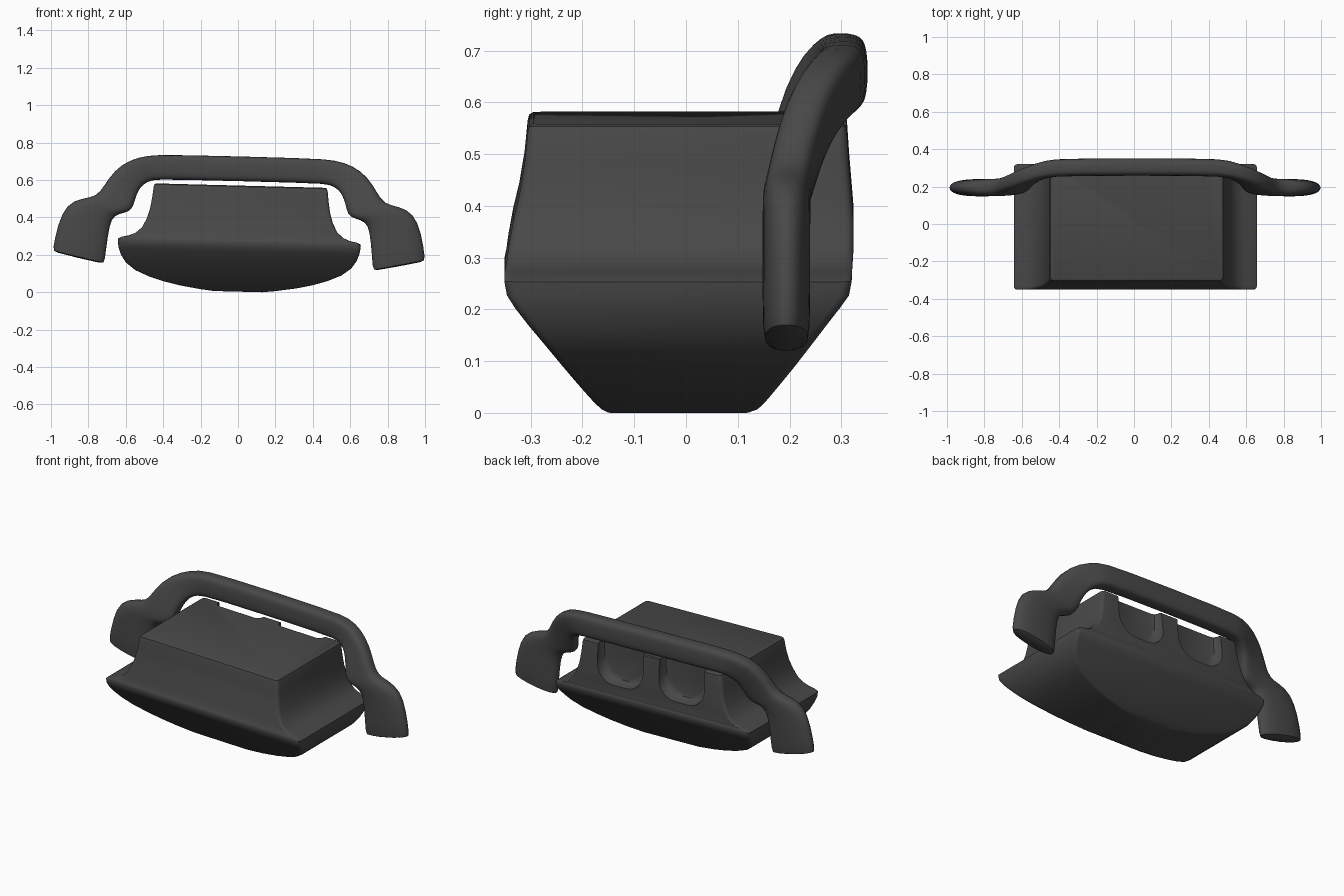
import bpy, bmesh, math
from mathutils import Matrix

if "Cube" in bpy.data.objects:
    bpy.data.objects.remove(bpy.data.objects["Cube"])

TILT = Matrix.Rotation(0.026, 4, 'Y')

mat = bpy.data.materials.new("dark_grey")
mat.diffuse_color = (0.065, 0.065, 0.065, 1)
mat.use_nodes = True
mat.node_tree.nodes["Principled BSDF"].inputs["Base Color"].default_value = mat.diffuse_color


def loft(name, rings):
    """Skin a list of equal-length closed rings and cap both ends."""
    bm = bmesh.new()
    vr = [[bm.verts.new(p) for p in r] for r in rings]
    n = len(vr[0])
    for a, b in zip(vr, vr[1:]):
        for i in range(n):
            j = (i + 1) % n
            bm.faces.new((a[i], a[j], b[j], b[i]))
    bm.faces.new(vr[0][::-1])
    bm.faces.new(vr[-1])
    bmesh.ops.recalc_face_normals(bm, faces=bm.faces)
    me = bpy.data.meshes.new(name)
    bm.to_mesh(me)
    bm.free()
    ob = bpy.data.objects.new(name, me)
    bpy.context.collection.objects.link(ob)
    me.materials.append(mat)
    return ob


def finish(ob, angle):
    """Apply modifiers, tilt the part and shade it."""
    bpy.ops.object.select_all(action='DESELECT')
    ob.select_set(True)
    bpy.context.view_layer.objects.active = ob
    for m in list(ob.modifiers):
        bpy.ops.object.modifier_apply(modifier=m.name)
    ob.data.transform(TILT)
    bpy.ops.object.shade_smooth_by_angle(angle=math.radians(angle))


def rounded_rect(hw, y0, y1, z, r=0.018):
    pts = []
    for cx, cy, a0 in ((hw - r, y1 - r, 0), (r - hw, y1 - r, 90),
                       (r - hw, y0 + r, 180), (hw - r, y0 + r, 270)):
        for k in range(4):
            a = math.radians(a0 + 30 * k)
            pts.append((cx + r * math.cos(a), cy + r * math.sin(a), z))
    return pts


# Body: stacked sections (z, half width, front y, back y)
levels = [(0.0, 0.13, -0.15, 0.12), (0.008, 0.20, -0.163, 0.138),
          (0.025, 0.31, -0.178, 0.153), (0.045, 0.40, -0.194, 0.168),
          (0.07, 0.48, -0.214, 0.187), (0.10, 0.55, -0.238, 0.21),
          (0.14, 0.603, -0.27, 0.24), (0.18, 0.63, -0.303, 0.27),
          (0.215, 0.643, -0.33, 0.297), (0.24, 0.648, -0.346, 0.315),
          (0.267, 0.65, -0.351, 0.32), (0.277, 0.632, -0.351, 0.321),
          (0.286, 0.59, -0.35, 0.321), (0.30, 0.557, -0.347, 0.322),
          (0.33, 0.522, -0.343, 0.324), (0.38, 0.497, -0.334, 0.324),
          (0.43, 0.482, -0.322, 0.32), (0.49, 0.472, -0.312, 0.315),
          (0.55, 0.465, -0.306, 0.311), (0.562, 0.461, -0.303, 0.309),
          (0.567, 0.452, -0.295, 0.302)]
body = loft("body", [rounded_rect(w, a, b, z) for z, w, a, b in levels])


# Finger scoops in the back, open at the top
def u_outline(cx, y, grow):
    hw, zb, r = 0.15 + grow, 0.345 - grow, 0.11
    pts = [(cx + hw, y, 0.7), (cx - hw, y, 0.7)]
    for x, a0 in ((cx - hw + r, 180), (cx + hw - r, 270)):
        for k in range(7):
            a = math.radians(a0 + 15 * k)
            pts.append((x + r * math.cos(a), y, zb + r + r * math.sin(a)))
    return pts


for side in (-1, 1):
    cutter = loft("scoop_cutter", [u_outline(side * 0.205, y, g) for y, g in
                  ((0.262, -0.03), (0.268, -0.014), (0.285, -0.003), (0.4, 0.012))])
    m = body.modifiers.new("scoop", 'BOOLEAN')
    m.object = cutter
    m.solver = 'EXACT'
    cutter.hide_render = True
finish(body, 35)
for ob in [o for o in bpy.data.objects if o.name.startswith("scoop_cutter")]:
    bpy.data.objects.remove(ob)

# Handle with end pads: (outer x, z, inner x, z, centre y, half depth, squareness)
half = [(0.995, 0.187, 0.718, 0.128, 0.194, 0.040, 2.3),
        (1.00, 0.195, 0.715, 0.135, 0.194, 0.047, 2.3),
        (0.975, 0.34, 0.70, 0.29, 0.194, 0.047, 2.3),
        (0.93, 0.445, 0.685, 0.375, 0.194, 0.047, 2.4),
        (0.85, 0.478, 0.645, 0.40, 0.195, 0.047, 2.6),
        (0.77, 0.488, 0.585, 0.412, 0.199, 0.047, 3),
        (0.73, 0.55, 0.568, 0.45, 0.212, 0.047, 3.3),
        (0.68, 0.63, 0.555, 0.51, 0.234, 0.047, 3.5),
        (0.60, 0.69, 0.525, 0.56, 0.266, 0.047, 3.5),
        (0.50, 0.717, 0.475, 0.585, 0.295, 0.047, 3.5),
        (0.40, 0.724, 0.41, 0.59, 0.305, 0.047, 3.5)]


def section(s, side):
    ox, oz, ix, iz, yc, h, n = s
    pts = []
    for k in range(16):
        a = 2 * math.pi * (k + 0.5) / 16
        c, d = (math.copysign(abs(f) ** (2 / n), f) for f in (math.cos(a), math.sin(a)))
        pts.append((side * ((ox + ix) / 2 + c * (ox - ix) / 2), yc + d * h,
                    (oz + iz) / 2 + c * (oz - iz) / 2))
    return pts


handle = loft("handle", [section(s, -1) for s in half] +
              [section(s, 1) for s in reversed(half)])
sub = handle.modifiers.new("smooth", 'SUBSURF')
sub.levels = sub.render_levels = 1
finish(handle, 40)

# Stand the model on the ground
low = min(v.co.z for v in body.data.vertices)
for ob in (body, handle):
    ob.data.transform(Matrix.Translation((0, 0, -low)))
